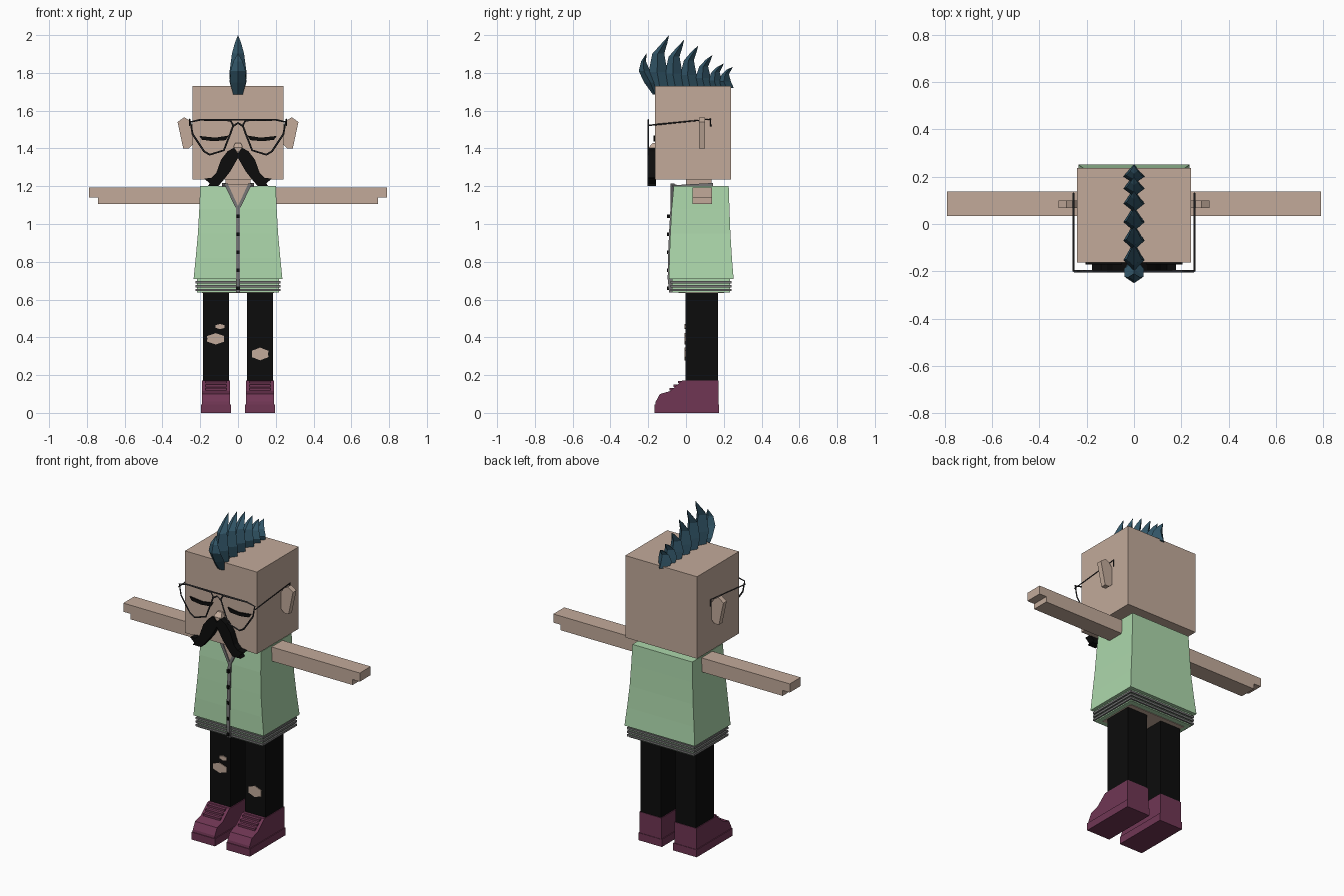
import bpy, bmesh, math
from mathutils import Vector

cube = bpy.data.objects.get("Cube")
if cube:
    bpy.data.objects.remove(cube, do_unlink=True)


def material(name, r, g, b):
    def lin(c):
        c /= 255
        return c / 12.92 if c < 0.04 else ((c + 0.055) / 1.055) ** 2.4
    col = (lin(r), lin(g), lin(b), 1)
    m = bpy.data.materials.new(name)
    m.use_nodes = True
    m.diffuse_color = col
    m.node_tree.nodes["Principled BSDF"].inputs["Base Color"].default_value = col
    return m


SKIN = material("skin", 194, 170, 154)
GREEN = material("mint_green", 172, 215, 171)
GREY = material("trim_grey", 118, 118, 118)
BLACK = material("black", 12, 12, 12)
FRAME = material("frame_charcoal", 50, 50, 52)
SHOE = material("plum", 112, 54, 84)
HAIR = material("dark_teal", 50, 86, 104)


def loft(name, rings, mat):
    """Skin a list of equal-length point rings and cap both ends."""
    bm = bmesh.new()
    vs = [[bm.verts.new(p) for p in ring] for ring in rings]
    n = len(rings[0])
    for a, b in zip(vs, vs[1:]):
        for i in range(n):
            j = (i + 1) % n
            bm.faces.new((a[i], a[j], b[j], b[i]))
    bm.faces.new(vs[0])
    bm.faces.new(vs[-1])
    bmesh.ops.remove_doubles(bm, verts=bm.verts, dist=1e-5)
    bmesh.ops.recalc_face_normals(bm, faces=bm.faces)
    me = bpy.data.meshes.new(name)
    bm.to_mesh(me)
    bm.free()
    me.materials.append(mat)
    ob = bpy.data.objects.new(name, me)
    bpy.context.collection.objects.link(ob)
    return ob


def rect(x0, x1, y0, y1, z):
    return [(x0, y0, z), (x1, y0, z), (x1, y1, z), (x0, y1, z)]


def box(name, x, y, z, mat):
    return loft(name, [rect(*x, *y, h) for h in z], mat)


def front_plate(name, outline, y, mat, s=1):
    """Outline in x and z, thickness along y."""
    return loft(name, [[(s * a, d, b) for a, b in outline] for d in y], mat)


def side_prism(name, outline, x, mat, s=1):
    """Outline in y and z, thickness along x."""
    return loft(name, [[(s * d, a, b) for a, b in outline] for d in x], mat)


def wire(name, pts, mat, closed=False, radius=0.005):
    cu = bpy.data.curves.new(name, "CURVE")
    cu.dimensions = "3D"
    cu.bevel_depth = radius
    cu.bevel_resolution = 0
    cu.use_fill_caps = True
    sp = cu.splines.new("POLY")
    sp.points.add(len(pts) - 1)
    for p, q in zip(sp.points, pts):
        p.co = (*q, 1)
    sp.use_cyclic_u = closed
    cu.materials.append(mat)
    ob = bpy.data.objects.new(name, cu)
    bpy.context.collection.objects.link(ob)


# Head, neck and nose
box("head", (-0.24, 0.24), (-0.163, 0.237), (1.235, 1.73), SKIN)
box("neck", (-0.065, 0.065), (0, 0.135), (1.15, 1.25), SKIN)
loft("nose", [rect(-0.025, 0.025, -0.198, -0.16, 1.385),
              rect(-0.025, 0.025, -0.198, -0.16, 1.405),
              rect(-0.015, 0.015, -0.175, -0.16, 1.43)], SKIN)

# Shirt body, flared towards the hem
loft("shirt", [rect(-w, w, f, b, z) for w, f, b, z in (
    (0.235, -0.09, 0.252, 0.71), (0.224, -0.088, 0.243, 0.82),
    (0.212, -0.083, 0.235, 0.95), (0.205, -0.076, 0.23, 1.08),
    (0.2, -0.065, 0.226, 1.2))], GREEN)
box("hem", (-0.216, 0.216), (-0.073, 0.232), (0.637, 0.715), GREEN)
for i in range(3):
    z = 0.65 + i * 0.021
    box(f"hem_rib_{i}", (-0.225, 0.225), (-0.082, 0.241), (z - 0.006, z + 0.006), GREY)
box("hips", (-0.19, 0.19), (-0.04, 0.2), (0.634, 0.66), SKIN)

# Neck opening, placket and buttons
front_plate("neck_opening", [(0, 1.08), (0.062, 1.21), (-0.062, 1.21)], (-0.078, -0.05), SKIN)
side_prism("placket", [(-0.089, 0.637), (-0.097, 0.71), (-0.095, 0.82), (-0.09, 0.95),
                       (-0.082, 1.09), (-0.06, 1.09), (-0.06, 0.637)], (-0.01, 0.01), GREY)
for i in range(5):
    z = 0.66 + i * 0.095
    box(f"button_{i}", (-0.008, 0.008), (-0.1, -0.07), (z - 0.009, z + 0.009), BLACK)
box("collar_back", (-0.085, 0.085), (0.125, 0.142), (1.195, 1.217), GREY)

# Spiked crest: each section is (front y, back y, height, half width)
def spike(name, sections):
    rings = []
    for f, b, z, w in sections:
        m = f + (b - f) * 0.45
        rings.append([(0, f, z), (w, m, z), (0, b, z), (-w, m, z)])
    loft(name, rings, HAIR)


spike("crest_front_spike", [(-0.175, -0.15, 1.685, 0.025), (-0.222, -0.15, 1.75, 0.042),
                            (-0.25, -0.19, 1.81, 0.04), (-0.238, -0.212, 1.86, 0.025),
                            (-0.208, -0.208, 1.905, 0)])
tips = [(-0.09, 2.0), (-0.01, 1.975), (0.065, 1.945), (0.14, 1.895), (0.2, 1.85), (0.248, 1.832)]
for i, (y, top) in enumerate(tips):
    f = y - 0.1 + i * 0.006
    h = top - 1.72
    d = 0.115 - i * 0.008
    spike(f"crest_spike_{i}", [(f, f + d, 1.72, 0.036),
                               (f - 0.008, f + d * 0.8, 1.72 + h * 0.3, 0.045),
                               (f + 0.012, f + d * 0.65, 1.72 + h * 0.65, 0.032),
                               (y - 0.035, y - 0.008, 1.72 + h * 0.86, 0.016),
                               (y, y, top, 0)])

# Glasses bridge bars
wire("glasses_top_bar", [(-0.2, -0.2, 1.552), (0.2, -0.2, 1.552)], FRAME)
wire("glasses_bridge", [(-0.03, -0.2, 1.515), (0, -0.2, 1.535), (0.03, -0.2, 1.515)], FRAME)

for side, s in (("left", 1), ("right", -1)):
    # Face
    front_plate(f"{side}_ear", [(0.23, 1.43), (0.26, 1.40), (0.29, 1.40), (0.305, 1.47),
                                (0.32, 1.54), (0.285, 1.565), (0.26, 1.55), (0.23, 1.51)],
                (0.068, 0.1), SKIN, s)
    front_plate(f"{side}_closed_eye", [(0.05, 1.468), (0.12, 1.457), (0.205, 1.466),
                                       (0.19, 1.446), (0.13, 1.438), (0.065, 1.444)],
                (-0.171, -0.162), BLACK, s)
    front_plate(f"{side}_moustache", [(0, 1.375), (0.02, 1.405), (0.055, 1.385), (0.09, 1.34),
                                      (0.115, 1.27), (0.14, 1.245), (0.178, 1.24), (0.15, 1.215),
                                      (0.16, 1.2), (0.105, 1.2), (0.075, 1.235), (0.04, 1.28),
                                      (0, 1.35)], (-0.203, -0.16), BLACK, s)

    # Glasses
    lens = [(0.2, 1.552), (0.252, 1.54), (0.24, 1.475), (0.18, 1.385), (0.15, 1.367),
            (0.075, 1.39), (0.042, 1.475), (0.025, 1.522), (0.04, 1.548)]
    wire(f"{side}_lens_rim", [(s * x, -0.2, z) for x, z in lens], FRAME, True)
    wire(f"{side}_temple", [(s * 0.256, y, z) for y, z in
                            ((-0.2, 1.522), (0.13, 1.555), (0.13, 1.515))], FRAME, radius=0.004)

    # Collar
    front_plate(f"{side}_lapel", [(0, 1.075), (0, 1.095), (0.055, 1.215), (0.075, 1.215), (0.01, 1.08)],
                (-0.083, -0.06), GREY, s)
    side_prism(f"{side}_collar", [(-0.075, 1.195), (-0.075, 1.205), (0.14, 1.217), (0.14, 1.195)],
               (0.064, 0.085), GREY, s)

    # Arm with a stepped hand
    front_plate(f"{side}_arm", [(0.18, 1.107), (0.742, 1.107), (0.742, 1.14), (0.79, 1.14),
                                (0.79, 1.192), (0.18, 1.192)], (0.034, 0.138), SKIN, s)

    # Trouser leg
    box(f"{side}_leg", sorted((s * 0.048, s * 0.186)), (-0.003, 0.17), (0.1, 0.65), BLACK)

    # Shoe
    box(f"{side}_sole", sorted((s * 0.038, s * 0.195)), (-0.166, 0.176), (0, 0.045), SHOE)
    side_prism(f"{side}_shoe", [(-0.163, 0.04), (-0.16, 0.06), (-0.138, 0.1), (-0.085, 0.115),
                                (-0.02, 0.172), (0.173, 0.172), (0.173, 0.04)],
               (0.043, 0.19), SHOE, s)
    for i in range(3):
        y, z = -0.075 + i * 0.022, 0.122 + i * 0.019
        box(f"{side}_lace_{i}", sorted((s * 0.06, s * 0.173)), (y - 0.012, y + 0.02),
            (z - 0.003, z + 0.009), SHOE)


# Torn trouser patches: ragged ovals
def tear(name, cx, cz, rx, rz):
    pts = []
    for k in range(12):
        a = math.tau * k / 12
        r = 1 if k % 2 else 0.86
        pts.append((cx + rx * r * math.cos(a), cz + rz * r * math.sin(a)))
    front_plate(name, pts, (-0.007, 0.001), SKIN)


tear("right_knee_tear", -0.118, 0.392, 0.052, 0.03)
tear("right_thigh_tear", -0.095, 0.457, 0.028, 0.014)
tear("left_knee_tear", 0.117, 0.312, 0.05, 0.034)
